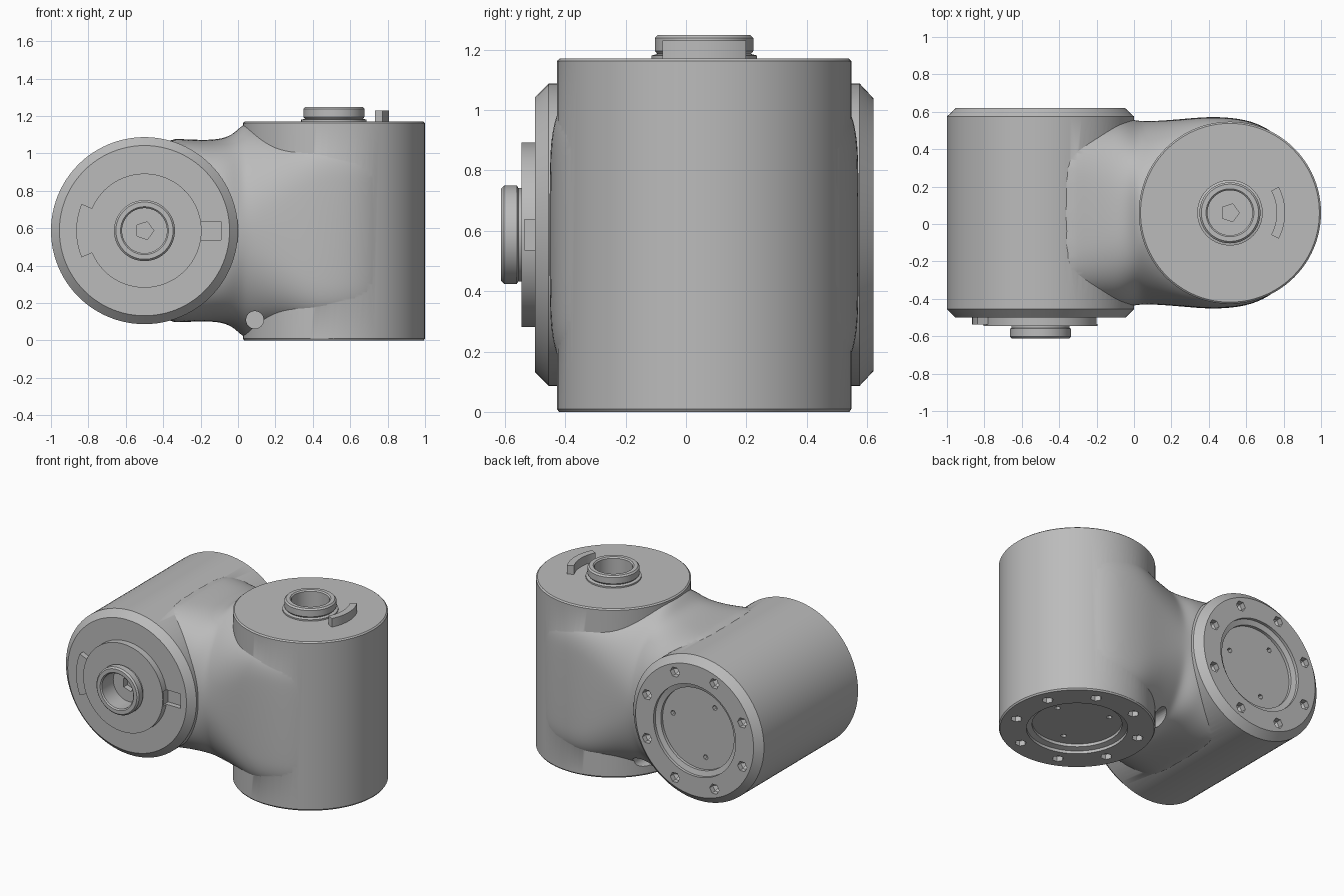
import bpy, bmesh
from math import pi, cos, sin, copysign, radians
from mathutils import Matrix, Vector

cube = bpy.data.objects.get("Cube")
if cube:
    bpy.data.objects.remove(cube, do_unlink=True)

grey = bpy.data.materials.new("cast_grey")
grey.use_nodes = True
grey.diffuse_color = (0.5, 0.5, 0.5, 1)
grey.node_tree.nodes["Principled BSDF"].inputs["Base Color"].default_value = (0.5, 0.5, 0.5, 1)

# Frames: local z runs from the open flange to the plain cap of each barrel
FRONT = Matrix.Translation((-0.5, 0.62, 0.587)) @ Matrix.Rotation(pi / 2, 4, "X")
UPRIGHT = Matrix.Translation((0.513, 0.06, 0))


def finish(name, bm, frame=Matrix()):
    bmesh.ops.recalc_face_normals(bm, faces=bm.faces)
    bm.transform(frame)
    mesh = bpy.data.meshes.new(name)
    bm.to_mesh(mesh)
    bm.free()
    mesh.materials.append(grey)
    obj = bpy.data.objects.new(name, mesh)
    bpy.context.collection.objects.link(obj)
    return obj


def skin(name, rings, frame=Matrix(), closed=False):
    """Join equal rings of points; cap the ends, or close into a tube."""
    bm = bmesh.new()
    loops = [[bm.verts.new(p) for p in ring] for ring in rings]
    pairs = list(zip(loops, loops[1:]))
    if closed:
        pairs.append((loops[-1], loops[0]))
    else:
        bm.faces.new(loops[0])
        bm.faces.new(loops[-1])
    for a, b in pairs:
        for i in range(len(a)):
            j = (i + 1) % len(a)
            bm.faces.new((a[i], a[j], b[j], b[i]))
    return finish(name, bm, frame)


def lathe(name, profile, frame, closed=False, sides=96):
    turn = [2 * pi * i / sides for i in range(sides)]
    rings = [[(r * cos(t), r * sin(t), h) for t in turn] for r, h in profile]
    return skin(name, rings, frame, closed)


def arc_block(name, r0, r1, h0, h1, middle, spread, frame, steps=16):
    """Curved bar following the barrel axis."""
    rings = []
    for i in range(steps + 1):
        t = radians(middle - spread + 2 * spread * i / steps)
        rings.append([(r * cos(t), r * sin(t), h)
                      for r, h in ((r0, h0), (r1, h0), (r1, h1), (r0, h1))])
    return skin(name, rings, frame)


def apply(obj, kind, **settings):
    mod = obj.modifiers.new(kind, kind)
    for key, value in settings.items():
        setattr(mod, key, value)
    bpy.context.view_layer.objects.active = obj
    bpy.ops.object.modifier_apply(modifier=mod.name)


def combine(obj, other, operation):
    apply(obj, "BOOLEAN", object=other, operation=operation, solver="EXACT")
    bpy.data.objects.remove(other, do_unlink=True)


def smooth(obj):
    bpy.ops.object.select_all(action="DESELECT")
    obj.select_set(True)
    bpy.context.view_layer.objects.active = obj
    bpy.ops.object.shade_smooth_by_angle(angle=radians(28))


# Barrels, each with a stepped recess in the flange and a bore in the cap
recess = [(0.28, 0.05), (0.28, 0.03), (0.315, 0.02), (0.315, 0)]
housing = lathe("housing", recess + [
    (0.452, 0), (0.5, 0.045), (0.5, 1.075), (0.455, 1.12), (0.305, 1.12),
    (0.305, 1.165), (0.12, 1.165), (0.12, 1.1)], FRONT)
upright = lathe("upright_barrel", recess + [
    (0.48, 0), (0.487, 0.01), (0.487, 1.162), (0.478, 1.17),
    (0.12, 1.17), (0.12, 1.11)], UPRIGHT)

# Flowing neck: x, half depth, half height, squareness
stations = [
    (-0.45, 0.45, 0.496, 5), (-0.3, 0.48, 0.49, 4), (-0.17, 0.5, 0.484, 3.2),
    (-0.08, 0.51, 0.492, 2.8), (-0.02, 0.5, 0.52, 2.4), (0.03, 0.492, 0.575, 2),
    (0.08, 0.49, 0.575, 2.2), (0.2, 0.497, 0.53, 3), (0.3, 0.506, 0.52, 4),
    (0.43, 0.516, 0.51, 6), (0.6, 0.502, 0.5, 6), (0.72, 0.451, 0.5, 6),
    (0.82, 0.37, 0.5, 6)]


def section(x, hy, hz, n):
    ring = []
    for i in range(48):
        c, s = cos(2 * pi * i / 48), sin(2 * pi * i / 48)
        ring.append((x, 0.06 + hy * copysign(abs(c) ** (2 / n), c),
                     0.587 + hz * copysign(abs(s) ** (2 / n), s)))
    return ring


neck = skin("neck", [section(*s) for s in stations])
apply(neck, "SUBSURF", levels=2)
combine(housing, upright, "UNION")
combine(housing, neck, "UNION")

# Flange screw holes and the small sockets in the bores and recess floors
for frame in (FRONT, UPRIGHT):
    for i in range(8):
        t = radians(22.5 + 45 * i)
        spot = frame @ Matrix.Translation((0.395 * cos(t), 0.395 * sin(t), 0))
        hole = lathe("hole_cutter", [(0.036, -0.02), (0.036, 0.035), (0.012, 0.06)], spot, sides=6)
        combine(housing, hole, "DIFFERENCE")
    for x, y in ((0.2, 0.05), (-0.12, 0.17), (-0.05, -0.19)):
        spot = frame @ Matrix.Translation((x, y, 0))
        pin = lathe("pin_cutter", [(0.018, 0.03), (0.018, 0.08)], spot, sides=6)
        combine(housing, pin, "DIFFERENCE")
    socket = lathe("socket_cutter", [(0.05, 1.06), (0.05, 1.14)], frame, sides=5)
    combine(housing, socket, "DIFFERENCE")

# Drain holes low on both sides of the neck
for y0, y1 in ((-0.5, -0.12), (0.62, 0.24)):
    spot = Matrix.Translation((0.09, 0, 0.11)) @ Matrix.Rotation(pi / 2, 4, "X")
    drain = lathe("drain_cutter", [(0.047, -y0), (0.047, -y1)], spot, sides=24)
    combine(housing, drain, "DIFFERENCE")

# Locating slot beside the front plate
bm = bmesh.new()
bmesh.ops.create_cube(bm, size=1)
slot = finish("slot_cutter", bm, Matrix.Translation((-0.15, -0.5, 0.587))
              @ Matrix.Diagonal(Vector((0.12, 0.07, 0.1, 1))))
combine(housing, slot, "DIFFERENCE")
smooth(housing)

# Raised bosses around the bores
front_boss = lathe("front_boss", [
    (0.12, 1.15), (0.155, 1.15), (0.155, 1.175), (0.163, 1.18), (0.163, 1.222),
    (0.153, 1.232), (0.128, 1.232), (0.12, 1.224)], FRONT, closed=True)
top_boss = lathe("top_boss", [
    (0.12, 1.15), (0.175, 1.15), (0.175, 1.18), (0.155, 1.185), (0.163, 1.195),
    (0.163, 1.238), (0.153, 1.248), (0.128, 1.248), (0.12, 1.24)], UPRIGHT, closed=True)

# Stop tab on the front plate and curved key on the top
front_tab = arc_block("front_tab", 0.28, 0.365, 1.11, 1.158, 180, 23, FRONT)
top_key = arc_block("top_key", 0.25, 0.295, 1.16, 1.23, 0, 28, UPRIGHT)
for part in (front_boss, top_boss, front_tab, top_key):
    smooth(part)
